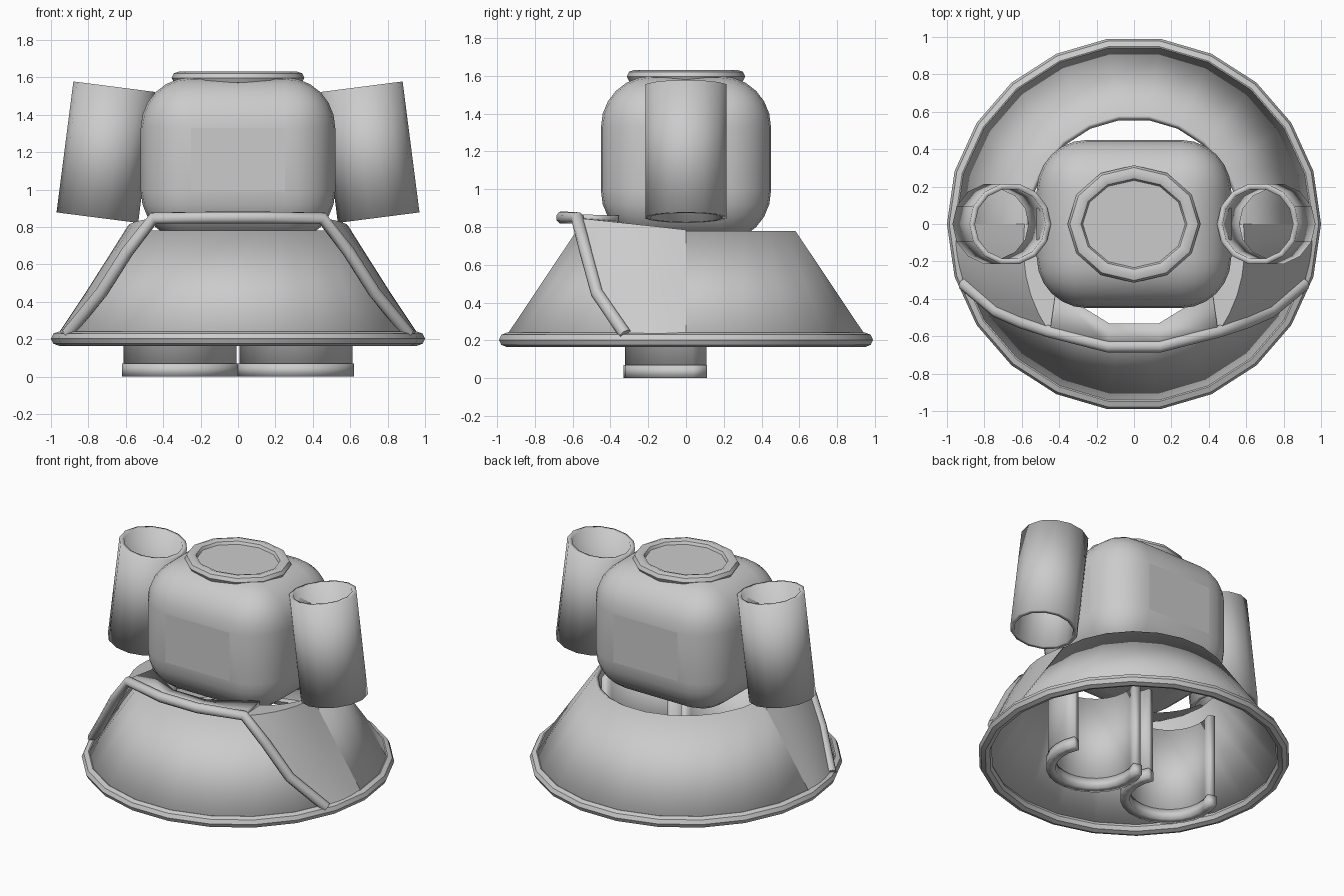
import bpy, bmesh
from math import sin, cos, pi, radians, atan2, hypot
from mathutils import Vector

if "Cube" in bpy.data.objects:
    bpy.data.objects.remove(bpy.data.objects["Cube"])

SIDES = 22


def finish(ob, angle=40):
    bpy.ops.object.select_all(action='DESELECT')
    bpy.context.view_layer.objects.active = ob
    ob.select_set(True)
    bpy.ops.object.shade_smooth_by_angle(angle=radians(angle))
    return ob


def grid(name, rows, closed=False, thick=0.0, offset=-1):
    """Quad strip surface through rows of points."""
    bm = bmesh.new()
    vs = [[bm.verts.new(p) for p in r] for r in rows]
    n = len(rows[0])
    for a, b in zip(vs, vs[1:]):
        for i in range(n if closed else n - 1):
            j = (i + 1) % n
            bm.faces.new((a[i], a[j], b[j], b[i]))
    me = bpy.data.meshes.new(name)
    bm.to_mesh(me)
    bm.free()
    ob = bpy.data.objects.new(name, me)
    bpy.context.collection.objects.link(ob)
    finish(ob)
    if thick:
        m = ob.modifiers.new("thickness", 'SOLIDIFY')
        m.thickness, m.offset = thick, offset
    return ob


def ring(r, z, n=SIDES, ry=None):
    return [(r * cos(2 * pi * i / n), (ry or r) * sin(2 * pi * i / n), z) for i in range(n)]


def oval_tube(name, rx, ry, z, w, h, n, k=8):
    """Closed hoop with an oval cross-section."""
    rows = []
    for j in range(k + 1):
        a = 2 * pi * j / k
        rows.append(ring(rx + w * cos(a), z + h * sin(a), n, ry + w * cos(a)))
    return grid(name, rows, closed=True)


def skirt_r(z):
    return 0.585 + (0.78 - z) / 0.54 * 0.365


# Skirt and hem
grid("skirt", [ring(skirt_r(0.2), 0.2), ring(0.585, 0.78)], True, 0.03)
oval_tube("skirt_hem", 0.958, 0.958, 0.203, 0.042, 0.038, SIDES)

# Torso: heavily rounded box
bpy.ops.mesh.primitive_cube_add(size=1, location=(0, 0, 1.16))
torso = bpy.context.object
torso.name = "torso"
torso.scale = (1.04, 0.9, 0.88)
bpy.ops.object.transform_apply(location=False, rotation=False, scale=True)
bev = torso.modifiers.new("round", 'BEVEL')
bev.width, bev.segments = 0.27, 6
finish(torso)

# Neck collar and the panel inside it
oval_tube("collar", 0.313, 0.272, 1.597, 0.042, 0.035, 12)
grid("neck_panel", [ring(0.30, 1.603, 12, 0.26), ring(0.001, 1.603, 12)], True)

# Trim path of the open overskirt, right half from front to hem
half = [(0.14, -0.655, 0.85), (0.45, -0.575, 0.848), (0.59, -0.53, 0.67),
        (0.73, -0.47, 0.45), (0.91, -0.32, 0.23)]
path = [(-x, y, z) for x, y, z in reversed(half)] + half
cu = bpy.data.curves.new("overskirt_trim", 'CURVE')
cu.dimensions = '3D'
cu.bevel_depth, cu.bevel_resolution, cu.use_fill_caps = 0.034, 2, True
sp = cu.splines.new('POLY')
sp.points.add(len(path) - 1)
for p, co in zip(sp.points, path):
    p.co = (*co, 1)
bpy.context.collection.objects.link(bpy.data.objects.new("overskirt_trim", cu))

# Shelf from skirt opening out to the front trim
outer = [p for p in path if p[2] > 0.8]
inner = [(x * 0.93, -(0.55 ** 2 - (x * 0.93) ** 2) ** 0.5, 0.84) for x, y, z in outer]
grid("front_shelf", [inner, outer], thick=0.04, offset=0)

# Overskirt sides: trim edge fading back into the skirt
for s, side in ((1, "right"), (-1, "left")):
    rows = []
    for x, y, z in half[1:]:
        a0, r0 = atan2(y, x), hypot(x, y)
        row = []
        for i in range(7):
            t = i / 6
            zz = z + (min(z, 0.785) - z) * t
            r = skirt_r(zz) + 0.004 + (r0 - skirt_r(z)) * (1 - t) ** 1.3
            a = a0 * (1 - t)
            row.append((s * r * cos(a), r * sin(a), zz))
        rows.append(row)
    grid("overskirt_" + side, rows)
    # Top ledge closing the overskirt to the skirt opening
    top = rows[0]
    edge = [(p[0] * 0.55 / hypot(p[0], p[1]), p[1] * 0.55 / hypot(p[0], p[1]), p[2] - 0.005)
            for p in top]
    grid("overskirt_ledge_" + side, [top, edge])

    # Sleeve: tilted open tube
    a, b = Vector((s * 0.752, 0, 0.85)), Vector((s * 0.662, 0, 1.55))
    q = Vector((0, 0, 1)).rotation_difference(b - a)
    rows = [[c + q @ Vector(p) for p in ring(0.22, 0, 14)] for c in (a, b)]
    grid("sleeve_" + side, rows, True, 0.03)

    # Legging: tube open at the back, with a sole band
    def arc(r, z):
        return [(s * 0.31 + r * cos(t), -0.02 + r * sin(t), z)
                for t in [radians(-205 + 230 * i / 16) for i in range(17)]]
    grid("legging_" + side, [arc(0.303, 0.03), arc(0.303, 0.66)], thick=0.045)
    grid("sole_band_" + side, [arc(0.312, 0.0), arc(0.312, 0.07)], thick=0.06)
